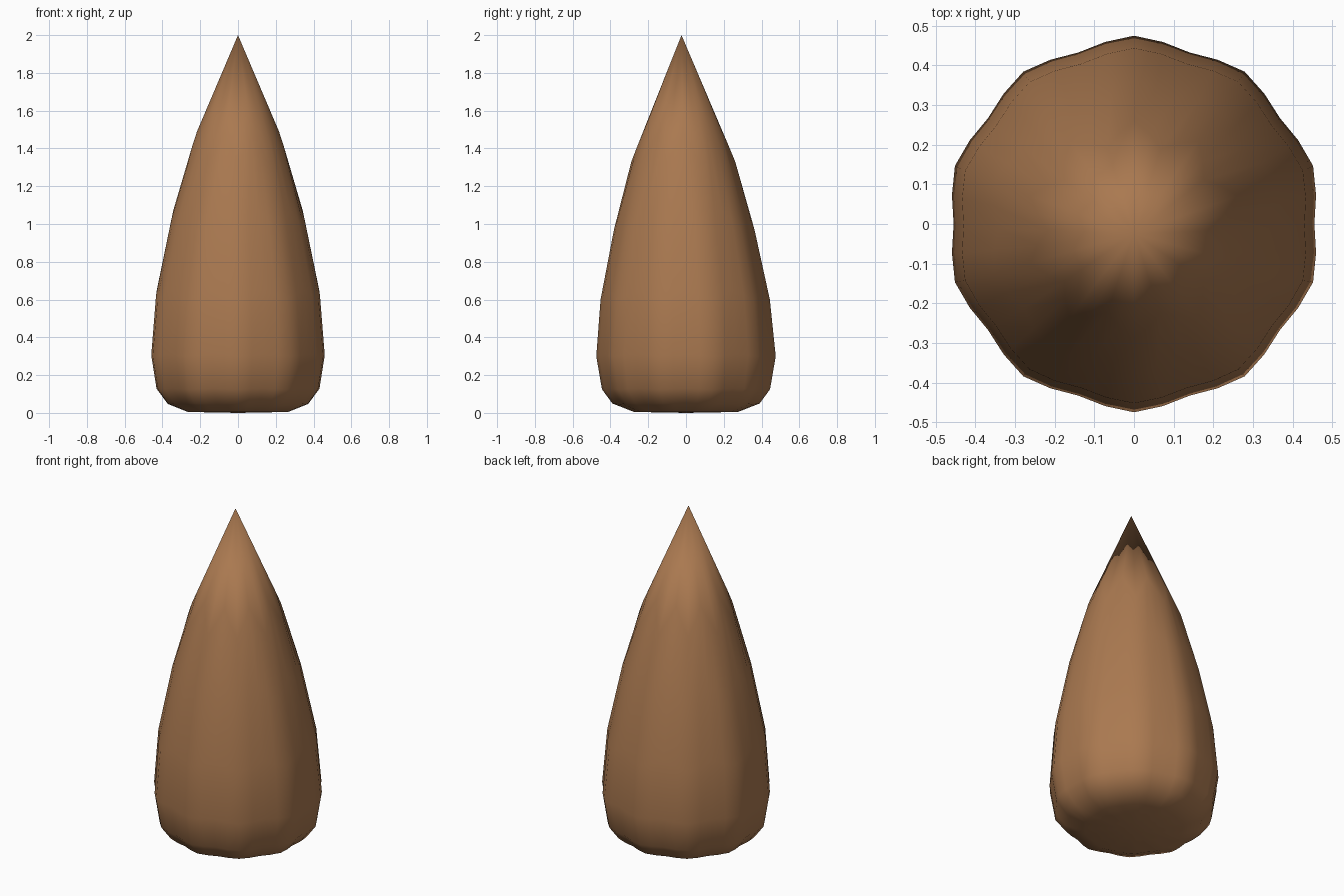
import bpy, bmesh, math

if "Cube" in bpy.data.objects:
    bpy.data.objects.remove(bpy.data.objects["Cube"])

SIDES, LOBES = 40, 10

# each ring: crest radius, crest z, valley radius, valley z
RINGS = [
    (0.275, 0.005, 0.262, 0.005),
    (0.390, 0.050, 0.362, 0.045),
    (0.445, 0.125, 0.428, 0.130),
    (0.475, 0.300, 0.455, 0.310),
    (0.448, 0.600, 0.430, 0.650),
    (0.372, 0.970, 0.343, 1.070),
    (0.275, 1.330, 0.217, 1.490),
]

def lean(z):
    # slight forward lean towards the tip
    return -0.014 * max(0.0, z - 0.3)

bm = bmesh.new()
loops = []
for rc, zc, rv, zv in RINGS:
    loop = []
    for i in range(SIDES):
        a = math.pi / 2 + 2 * math.pi * i / SIDES
        t = 0.5 - 0.5 * math.cos(LOBES * (a - math.pi / 2))
        r, z = rc + (rv - rc) * t, zc + (zv - zc) * t
        loop.append(bm.verts.new((r * math.cos(a), r * math.sin(a) + lean(z), z)))
    loops.append(loop)

# lobed sides
for lo, hi in zip(loops, loops[1:]):
    for i in range(SIDES):
        j = (i + 1) % SIDES
        bm.faces.new((lo[i], lo[j], hi[j], hi[i]))

# pointed tip and closed base
tip = bm.verts.new((0, lean(2.0), 2.0))
base = bm.verts.new((0, 0, 0))
for i in range(SIDES):
    j = (i + 1) % SIDES
    bm.faces.new((loops[-1][i], loops[-1][j], tip))
    bm.faces.new((loops[0][j], loops[0][i], base))
for f in bm.faces:
    f.smooth = True

mesh = bpy.data.meshes.new("pointed_bud")
bm.to_mesh(mesh)
bm.free()
bud = bpy.data.objects.new("pointed_bud", mesh)
bpy.context.collection.objects.link(bud)

mat = bpy.data.materials.new("brown")
mat.diffuse_color = (0.40, 0.19, 0.08, 1)
mat.use_nodes = True
mat.node_tree.nodes["Principled BSDF"].inputs["Base Color"].default_value = mat.diffuse_color
mesh.materials.append(mat)
